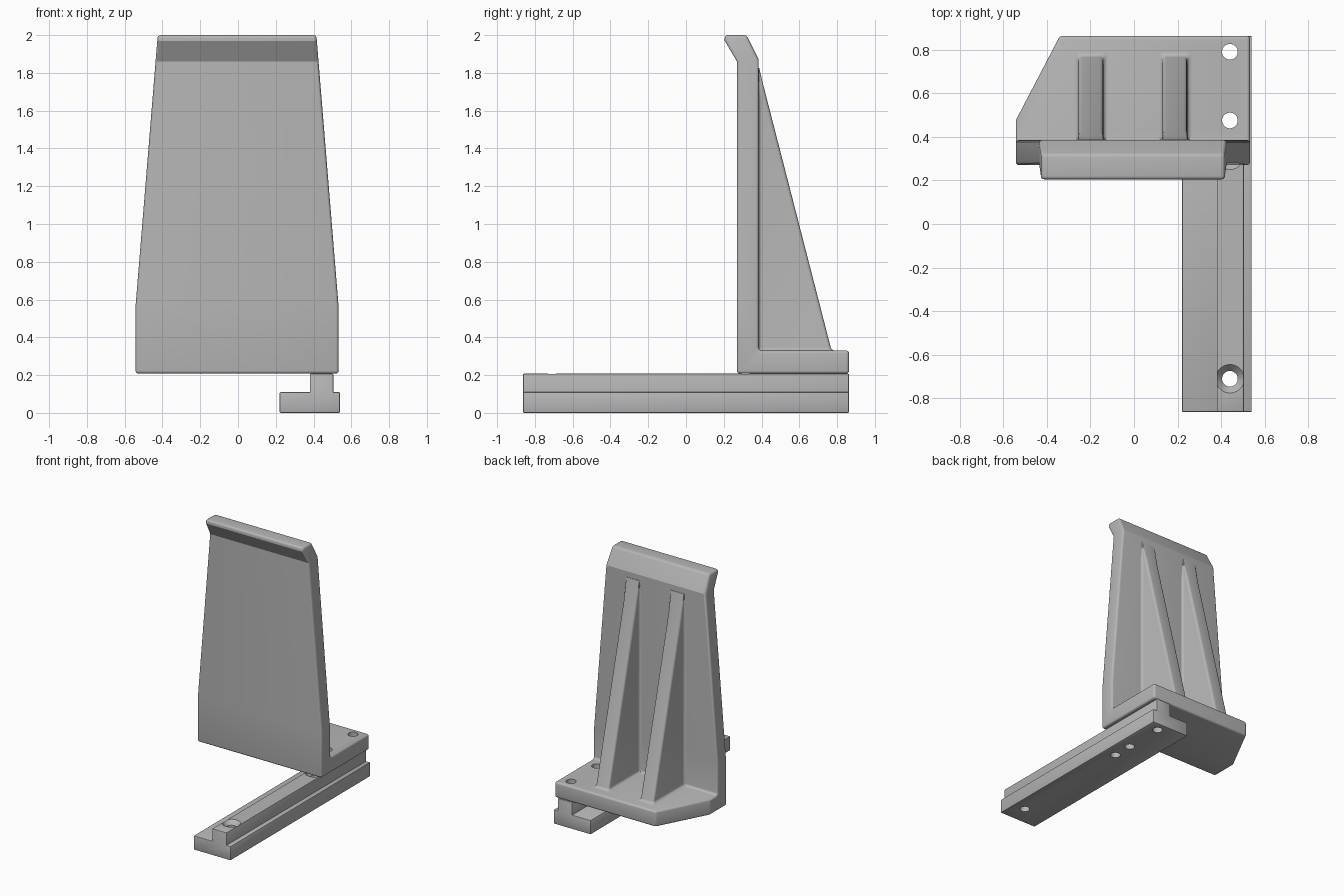
import bpy, bmesh
from math import sin, cos, pi, radians
from mathutils import Vector

cube = bpy.data.objects.get("Cube")
if cube:
    bpy.data.objects.remove(cube, do_unlink=True)

grey = bpy.data.materials.new("plain_grey")
grey.use_nodes = True
COLOUR = (0.47, 0.47, 0.47, 1)
grey.diffuse_color = COLOUR
grey.node_tree.nodes["Principled BSDF"].inputs["Base Color"].default_value = COLOUR

BOTTOM, FLOOR, BACK = 0.208, 0.33, 0.385   # plate underside, plate top, wall rear
MID = -0.005                               # bracket centre line in x
HOLE_X = 0.44
BORE = 0.036
FILLET = 0.018
STEPS = 4
QUARTER = [i / STEPS * pi / 2 for i in range(STEPS + 1)]


# Smooth faces, with edges sharper than 25 degrees kept crisp
def shade(bm):
    bm.normal_update()
    for face in bm.faces:
        face.smooth = True
    for edge in bm.edges:
        edge.smooth = edge.calc_face_angle(pi) < radians(25)


def finish(name, bm):
    bmesh.ops.recalc_face_normals(bm, faces=bm.faces[:])
    shade(bm)
    mesh = bpy.data.meshes.new(name)
    bm.to_mesh(mesh)
    bm.free()
    mesh.materials.append(grey)
    obj = bpy.data.objects.new(name, mesh)
    bpy.context.collection.objects.link(obj)
    return obj


# Closed skin over a stack of rings with equal point counts
def loft(bm, sections):
    rings = [[bm.verts.new(p) for p in section] for section in sections]
    for low, high in zip(rings, rings[1:]):
        for i in range(len(low)):
            j = (i + 1) % len(low)
            bm.faces.new((low[i], low[j], high[j], high[i]))
    bm.faces.new(rings[0][::-1])
    bm.faces.new(rings[-1])


def round_edges(bm, width, segments):
    bmesh.ops.recalc_face_normals(bm, faces=bm.faces[:])
    bm.normal_update()
    edges = [e for e in bm.edges if e.calc_face_angle_signed(0) > radians(50)]
    bmesh.ops.bevel(bm, geom=edges, offset=width, offset_type="OFFSET",
                    segments=segments, profile=0.5, affect="EDGES",
                    clamp_overlap=True)


# Cut holes, each given as a y position and a list of (height, radius)
def drill(obj, holes):
    bm = bmesh.new()
    turns = [(i + 0.5) / 32 * 2 * pi for i in range(32)]
    for y, outline in holes:
        loft(bm, [[(HOLE_X + r * cos(a), y + r * sin(a), z) for a in turns]
                  for z, r in outline])
    cutter = finish("drill_cutter", bm)
    cutter.hide_render = True
    mod = obj.modifiers.new("holes", "BOOLEAN")
    mod.operation, mod.solver, mod.object = "DIFFERENCE", "EXACT", cutter
    bm = bmesh.new()
    bm.from_object(obj, bpy.context.evaluated_depsgraph_get())
    shade(bm)
    obj.modifiers.clear()
    bm.to_mesh(obj.data)
    bm.free()
    bpy.data.objects.remove(cutter, do_unlink=True)


# T-shaped rail with through holes, two of them countersunk
tee = [(0.22, 0), (0.54, 0), (0.54, 0.11), (0.505, 0.11), (0.505, BOTTOM),
       (0.38, BOTTOM), (0.38, 0.11), (0.22, 0.11)]
bm = bmesh.new()
loft(bm, [[(x, y, z) for x, z in tee] for y in (-0.863, 0.863)])
round_edges(bm, 0.006, 2)
rail = finish("rail", bm)
straight = [(-0.1, BORE), (0.6, BORE)]
countersunk = [(-0.1, BORE), (BOTTOM - 0.033, BORE), (BOTTOM + 0.005, 0.07)]
drill(rail, [(-0.71, countersunk), (0.315, countersunk),
             (0.475, straight), (0.79, straight)])

# Upright wall and foot plate as one L profile with a filleted inner corner
profile = [(0.27, BOTTOM), (0.863, BOTTOM), (0.863, FLOOR)]
profile += [(BACK + FILLET * (1 - sin(a)), FLOOR + FILLET * (1 - cos(a)))
            for a in QUARTER]
profile += [(BACK, 1.87), (0.32, 2), (0.205, 2), (0.205, 1.97), (0.27, 1.86)]
bm = bmesh.new()
loft(bm, [[(x, y, z) for y, z in profile] for x in (-1, 1)])
bmesh.ops.bisect_plane(bm, geom=bm.verts[:] + bm.edges[:] + bm.faces[:],
                       plane_co=(0, 0, 0.57), plane_no=(0, 0, 1))
# Taper the sides above the shoulder
for v in bm.verts:
    half = 0.537 - 0.117 * max(0, v.co.z - 0.57) / 1.43
    v.co.x = MID + half * v.co.x
# Slanted rear corner of the plate
slant = Vector((0.20, 0.383, 0))
bmesh.ops.bisect_plane(bm, geom=bm.verts[:] + bm.edges[:] + bm.faces[:],
                       plane_co=(-0.54, 0.48, 0), plane_no=(-slant.y, slant.x, 0),
                       clear_outer=True)
bmesh.ops.holes_fill(bm, edges=[e for e in bm.edges if e.is_boundary])
round_edges(bm, 0.015, 4)
bracket = finish("bracket", bm)
drill(bracket, [(0.475, straight), (0.79, straight)])


# Tapering ribs, flared where they meet the wall and the plate
def rib_section(centre, z, spread):
    depth = max(0.003, (1.83 - z) * 0.257)
    r = min(FILLET, depth * 0.4)
    half, tip = 0.057 + spread, BACK + depth + spread
    side = [(half + r, BACK - 0.01)]
    side += [(half + r * (1 - sin(a)), BACK + r * (1 - cos(a))) for a in QUARTER]
    side += [(half - r * (1 - cos(a)), tip - r * (1 - sin(a))) for a in QUARTER]
    side += [(-x, y) for x, y in reversed(side)]
    return [(centre + x, y, z) for x, y in side]


levels = [(FLOOR - 0.01, FILLET)]
levels += [(FLOOR + FILLET * (1 - cos(a)), FILLET * (1 - sin(a))) for a in QUARTER]
levels += [(1.65, 0), (1.76, 0), (1.825, 0)]
for name, centre in (("right_rib", MID - 0.193), ("left_rib", MID + 0.193)):
    bm = bmesh.new()
    loft(bm, [rib_section(centre, z, spread) for z, spread in levels])
    finish(name, bm)
